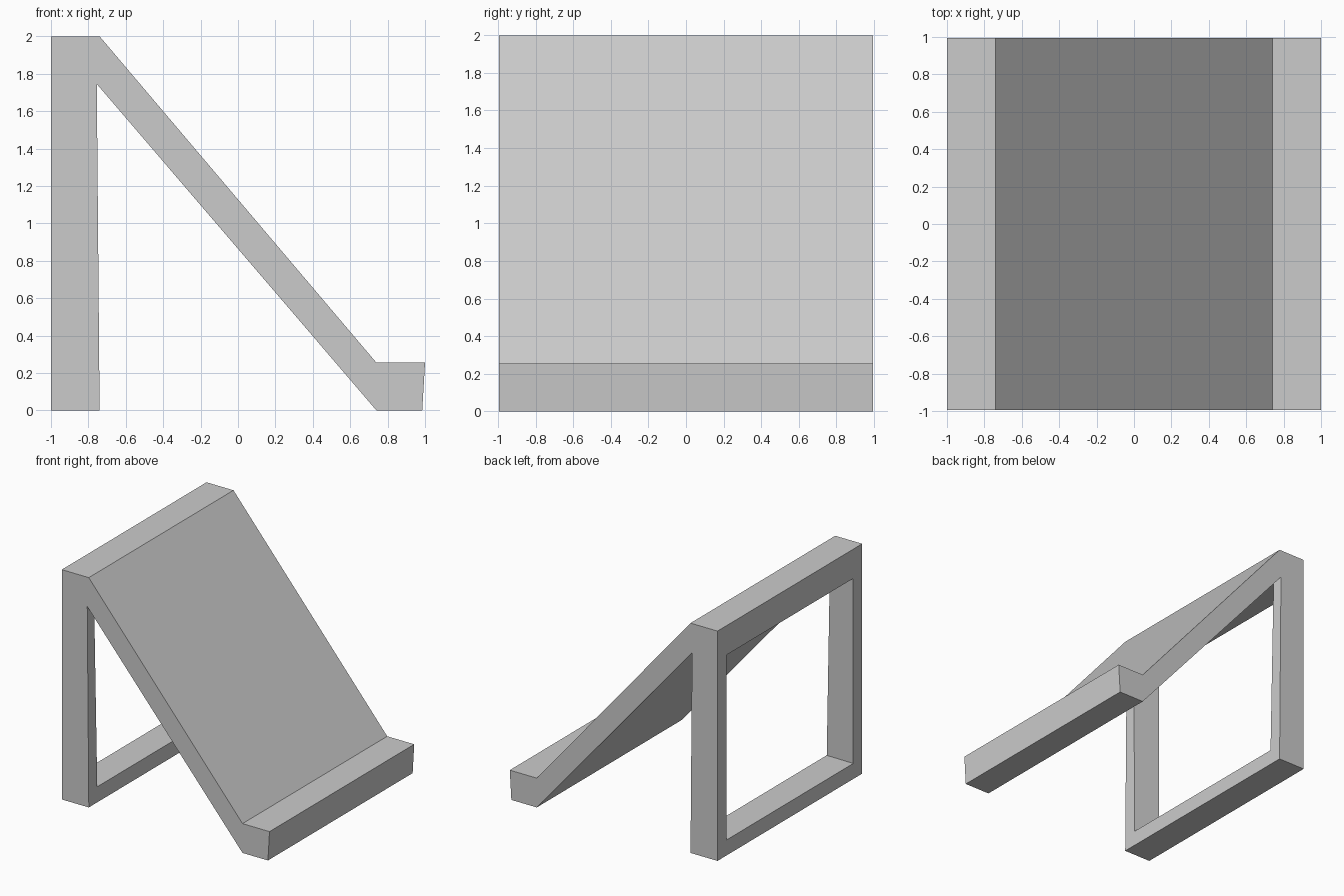
import bpy
import bmesh

if "Cube" in bpy.data.objects:
    bpy.data.objects.remove(bpy.data.objects["Cube"], do_unlink=True)

HALF = 0.995      # half width across y
BACK = -1.0       # rear plane of the frame
BEAM = 1.745      # underside of the top beam
SILL = 0.135      # top of the bottom rail

grey = bpy.data.materials.new("light_grey")
grey.use_nodes = True
colour = (0.6, 0.6, 0.6, 1)
grey.diffuse_color = colour
grey.node_tree.nodes["Principled BSDF"].inputs["Base Color"].default_value = colour


def loft(name, start, end):
    """Solid between two matching outlines."""
    bm = bmesh.new()
    a = [bm.verts.new(p) for p in start]
    b = [bm.verts.new(p) for p in end]
    bm.faces.new(a)
    bm.faces.new(b[::-1])
    n = len(a)
    for i in range(n):
        j = (i + 1) % n
        bm.faces.new((a[j], a[i], b[i], b[j]))
    bmesh.ops.recalc_face_normals(bm, faces=bm.faces)
    mesh = bpy.data.meshes.new(name)
    bm.to_mesh(mesh)
    bm.free()
    mesh.materials.append(grey)
    obj = bpy.data.objects.new(name, mesh)
    bpy.context.collection.objects.link(obj)
    return obj


def extrude_y(name, profile, half):
    return loft(name, [(x, -half, z) for x, z in profile],
                [(x, half, z) for x, z in profile])


# Top beam, sloping rest and front lip in one profile
extrude_y("sloping_rest", [
    (BACK, BEAM), (BACK, 2.0), (-0.74, 2.0), (0.74, 0.255),
    (1.0, 0.255), (0.985, 0.0), (0.74, 0.0), (-0.755, BEAM)], HALF)


# Slightly tapered uprights
def post_outline(side, front, inner_back, inner_front, z):
    return [(BACK, side * HALF, z), (front, side * HALF, z),
            (front, side * inner_front, z), (BACK, side * inner_back, z)]


for label, side in (("front", -1), ("back", 1)):
    loft(label + "_upright",
         post_outline(side, -0.74, 0.87, 0.875, 0.0),
         post_outline(side, -0.755, 0.87, 0.9, BEAM))

# Bottom rail between the uprights
extrude_y("bottom_rail", [(BACK, 0.0), (BACK, SILL), (-0.741, SILL), (-0.74, 0.0)], 0.875)
